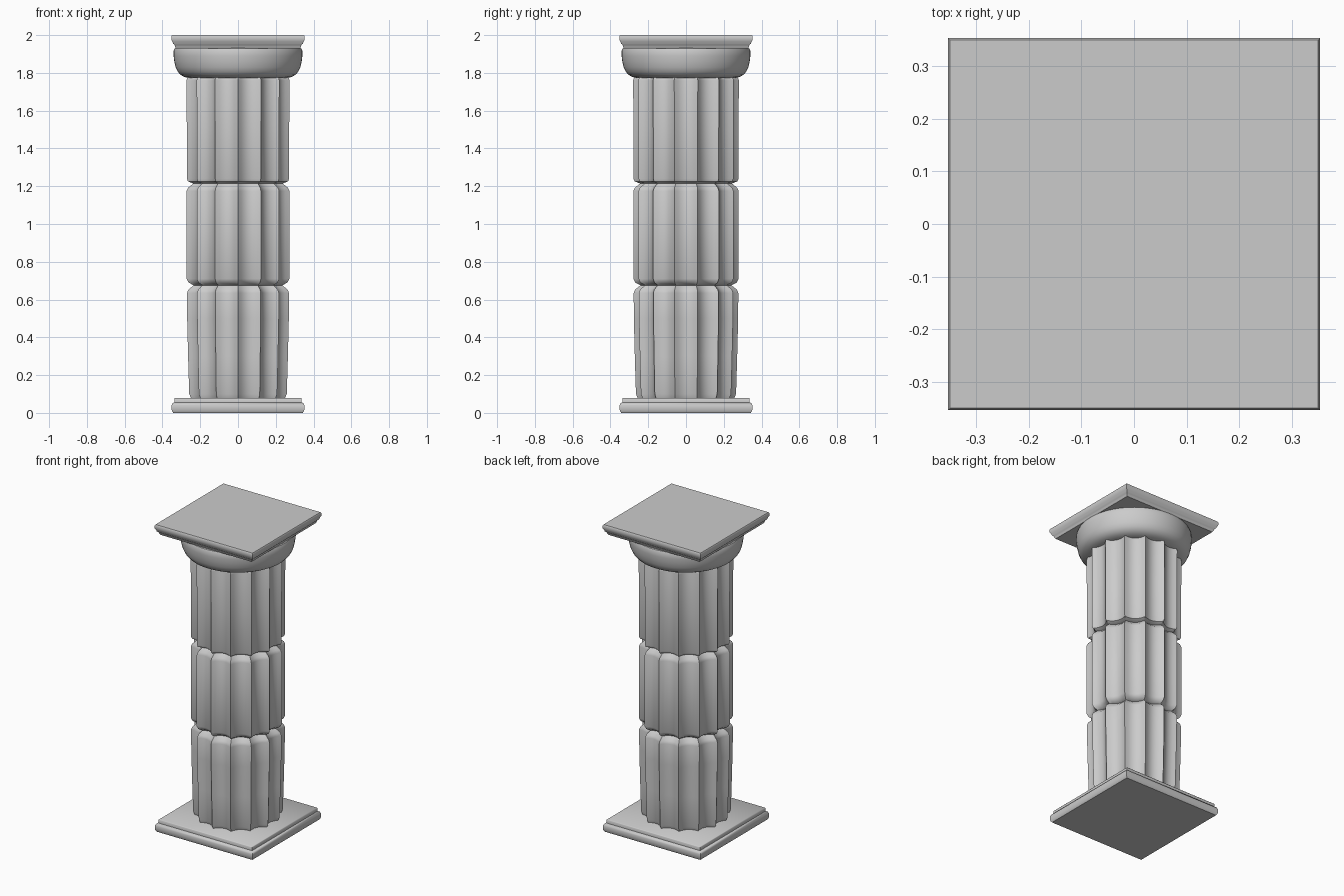
import bpy, bmesh
from math import sin, cos, pi, radians

if "Cube" in bpy.data.objects:
    bpy.data.objects.remove(bpy.data.objects["Cube"])

FLUTES = 14
STEPS = 6  # segments across each flute


def loft(name, ring, profile, angle=35):
    """Stack scaled copies of a unit ring along a (scale, z) profile, cap both ends."""
    bm = bmesh.new()
    loops = [[bm.verts.new((x * s, y * s, z)) for x, y in ring] for s, z in profile]
    n = len(ring)
    for a, b in zip(loops, loops[1:]):
        for i in range(n):
            j = (i + 1) % n
            bm.faces.new((a[i], a[j], b[j], b[i]))
    bm.faces.new(loops[0][::-1])
    bm.faces.new(loops[-1])
    mesh = bpy.data.meshes.new(name)
    bm.to_mesh(mesh)
    bm.free()
    obj = bpy.data.objects.new(name, mesh)
    bpy.context.collection.objects.link(obj)
    bpy.ops.object.select_all(action='DESELECT')
    obj.select_set(True)
    bpy.context.view_layer.objects.active = obj
    bpy.ops.object.shade_smooth_by_angle(angle=radians(angle))
    return obj


def fluted_ring():
    """Unit ring with sharp ridges and concave flutes, one ridge facing the front."""
    pts = []
    step = 2 * pi / FLUTES
    for k in range(FLUTES):
        a0 = -pi / 2 + k * step
        p, q = (cos(a0), sin(a0)), (cos(a0 + step), sin(a0 + step))
        m = a0 + step / 2
        for i in range(STEPS):
            t = i / STEPS
            d = 0.095 * 4 * t * (1 - t)  # flute depth below the chord
            pts.append((p[0] + (q[0] - p[0]) * t - d * cos(m),
                        p[1] + (q[1] - p[1]) * t - d * sin(m)))
    return pts


square = [(-1, -1), (1, -1), (1, 1), (-1, 1)]
circle = [(cos(2 * pi * i / 64), sin(2 * pi * i / 64)) for i in range(64)]
fluted = fluted_ring()

# stepped square plinth
plinth = [(0.343, 0), (0.35, 0.01), (0.352, 0.025), (0.352, 0.04), (0.346, 0.052),
          (0.337, 0.056), (0.337, 0.076), (0.333, 0.08)]
loft("plinth", square, plinth, 50)

# three fluted drums with chamfered joints
loft("lower_drum", fluted, [(0.255, 0.078), (0.265, 0.10), (0.271, 0.30), (0.276, 0.50),
                            (0.277, 0.635), (0.270, 0.652), (0.238, 0.678)])
loft("middle_drum", fluted, [(0.238, 0.674), (0.268, 0.69), (0.279, 0.71),
                             (0.279, 1.175), (0.271, 1.192), (0.238, 1.218)])
loft("upper_drum", fluted, [(0.238, 1.212), (0.272, 1.226), (0.278, 1.24),
                            (0.278, 1.50), (0.280, 1.76), (0.275, 1.775), (0.262, 1.785)])

# round cushion of the capital
loft("capital_cushion", circle, [(0.255, 1.772), (0.283, 1.778), (0.305, 1.79), (0.320, 1.808),
                                 (0.330, 1.83), (0.337, 1.86), (0.341, 1.89),
                                 (0.341, 1.915), (0.336, 1.928), (0.325, 1.933)])

# square slab on top
abacus = [(0.328, 1.93), (0.333, 1.938), (0.336, 1.948), (0.344, 1.955),
          (0.347, 1.965), (0.353, 1.975), (0.353, 1.994), (0.349, 2.0)]
loft("top_slab", square, abacus, 50)
